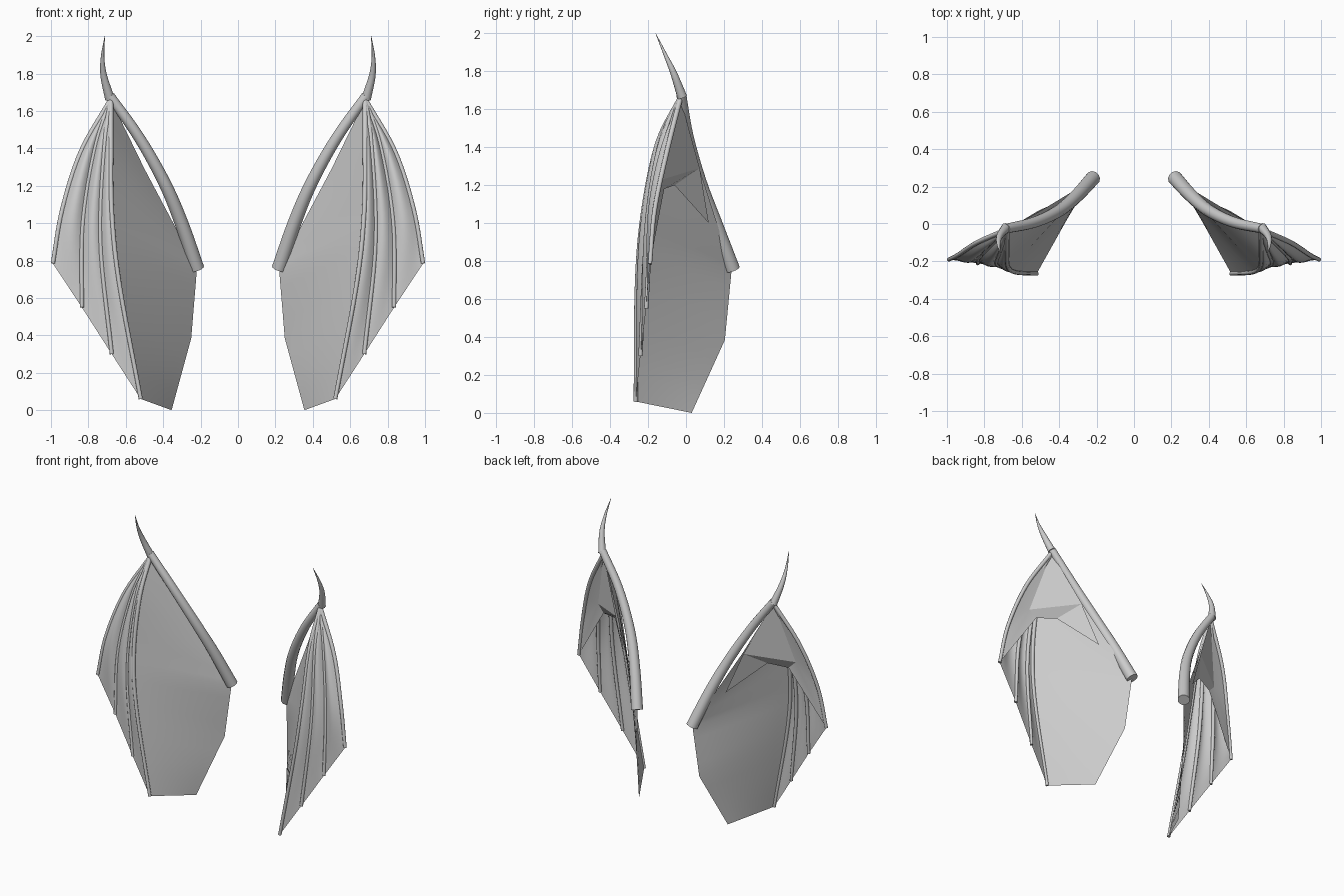
import bpy, bmesh, math
from mathutils import Vector

cube = bpy.data.objects.get("Cube")
if cube:
    bpy.data.objects.remove(cube, do_unlink=True)

mat = bpy.data.materials.new("wing_grey")
mat.use_nodes = True
grey = (0.6, 0.6, 0.6, 1)
mat.diffuse_color = grey
mat.node_tree.nodes["Principled BSDF"].inputs["Base Color"].default_value = grey


def sample(pts, t, smooth=True):
    """Point at t (0..1) on a curve or polyline through pts."""
    p = [Vector(q) for q in pts]
    s = t * (len(p) - 1)
    i = min(int(s + 1e-6), len(p) - 2)
    f = s - i
    a, b = p[i], p[i + 1]
    if not smooth:
        return a.lerp(b, f)
    before = p[i - 1] if i else a * 2 - b
    after = p[i + 2] if i + 2 < len(p) else b * 2 - a
    return 0.5 * (2 * a + (b - before) * f + (2 * before - 5 * a + 4 * b - after) * f ** 2
                  + (3 * a - before - 3 * b + after) * f ** 3)


def finish(name, bm, angle=40):
    """Turn the bmesh into an object mirrored to both sides."""
    bmesh.ops.remove_doubles(bm, verts=bm.verts, dist=0.0005)
    bmesh.ops.recalc_face_normals(bm, faces=bm.faces)
    me = bpy.data.meshes.new(name)
    bm.to_mesh(me)
    bm.free()
    me.materials.append(mat)
    ob = bpy.data.objects.new(name, me)
    bpy.context.collection.objects.link(ob)
    bpy.ops.object.select_all(action='DESELECT')
    ob.select_set(True)
    bpy.context.view_layer.objects.active = ob
    bpy.ops.object.shade_smooth_by_angle(angle=math.radians(angle))
    mirror = ob.modifiers.new("Mirror", 'MIRROR')
    mirror.use_mirror_merge = False


def tube(name, pts, r0, r1, n=20, sides=12):
    """Tapered round tube along a smooth path."""
    bm = bmesh.new()
    rings = []
    for k in range(n + 1):
        t = k / n
        c = sample(pts, t)
        d = (sample(pts, min(1, t + 0.01)) - sample(pts, max(0, t - 0.01))).normalized()
        u = d.cross(Vector((0, 1, 0))).normalized()
        v = d.cross(u)
        r = r0 + (r1 - r0) * t
        rings.append([bm.verts.new(c + r * (u * math.cos(a) + v * math.sin(a)))
                      for a in (2 * math.pi * j / sides for j in range(sides))])
    for a, b in zip(rings, rings[1:]):
        for j in range(sides):
            k = (j + 1) % sides
            bm.faces.new((a[j], a[k], b[k], b[j]))
    bm.faces.new(rings[0])
    bm.faces.new(rings[-1])
    finish(name, bm)


def sheet(name, left, right, bulge=0.0, smooth_right=True, n=20, m=8):
    """Skin stretched between two paths, bulging forward in the middle."""
    bm = bmesh.new()
    grid = []
    for k in range(n + 1):
        t = k / n
        a, b = sample(left, t), sample(right, t, smooth_right)
        depth = bulge * math.sin(math.pi * t)
        grid.append([bm.verts.new(a.lerp(b, j / m)
                                  - Vector((0, depth * math.sin(math.pi * j / m), 0)))
                     for j in range(m + 1)])
    for a, b in zip(grid, grid[1:]):
        for j in range(m):
            bm.faces.new((a[j], a[j + 1], b[j + 1], b[j]))
    finish(name, bm, 50)


wrist = (0.68, -0.03, 1.66)

# Arm bone and thumb claw
tube("arm_bone", [(0.22, 0.245, 0.757), (0.302, 0.155, 1.0), (0.395, 0.075, 1.22),
                  (0.53, 0.01, 1.46), (0.685, -0.025, 1.68)], 0.04, 0.026)
tube("thumb_claw", [(0.685, -0.02, 1.665), (0.718, -0.065, 1.79),
                    (0.724, -0.11, 1.89), (0.712, -0.16, 2.0)], 0.026, 0.001)

# Finger bones, outermost first
fingers = [
    [wrist, (0.84, -0.1, 1.38), (0.94, -0.165, 1.07), (0.99, -0.19, 0.785)],
    [wrist, (0.765, -0.11, 1.4), (0.83, -0.18, 1.0), (0.835, -0.21, 0.55)],
    [wrist, (0.715, -0.14, 1.4), (0.735, -0.21, 0.9), (0.675, -0.24, 0.3)],
    [wrist, (0.68, -0.15, 1.42), (0.675, -0.225, 1.06), (0.635, -0.258, 0.68), (0.52, -0.265, 0.06)],
]
for i, path in enumerate(fingers):
    tube(f"finger_bone_{i + 1}", path, 0.014, 0.011)

# Folded skin between the fingers
for i, bulge in enumerate((0.035, 0.03, 0.02)):
    sheet(f"finger_skin_{i + 1}", fingers[i], fingers[i + 1], bulge)

# Large inner skin
inner_edge = [wrist, (0.5, 0.07, 1.29), (0.285, 0.2, 0.885),
              (0.22, 0.24, 0.75), (0.25, 0.205, 0.385), (0.355, 0.03, 0.0)]
sheet("inner_skin", fingers[3], inner_edge, smooth_right=False)

# Back fold joining the inner skin to the outer finger
bm = bmesh.new()
w, d, e = wrist, (0.51, 0.072, 1.29), (0.79, -0.125, 1.23)
b, b2, c = (0.61, -0.06, 1.2), (0.74, -0.115, 1.18), (0.4, 0.12, 1.0)
outer = [tuple(sample(fingers[0], k / 8)) for k in range(9)]
faces = [(w, d, e), (d, c, b), (d, b, b2, e), (e, b2, outer[-1])]
faces += [(e, p, q) for p, q in zip(outer, outer[1:])]
for face in faces:
    bm.faces.new([bm.verts.new(p) for p in face])
finish("back_fold", bm, 30)
